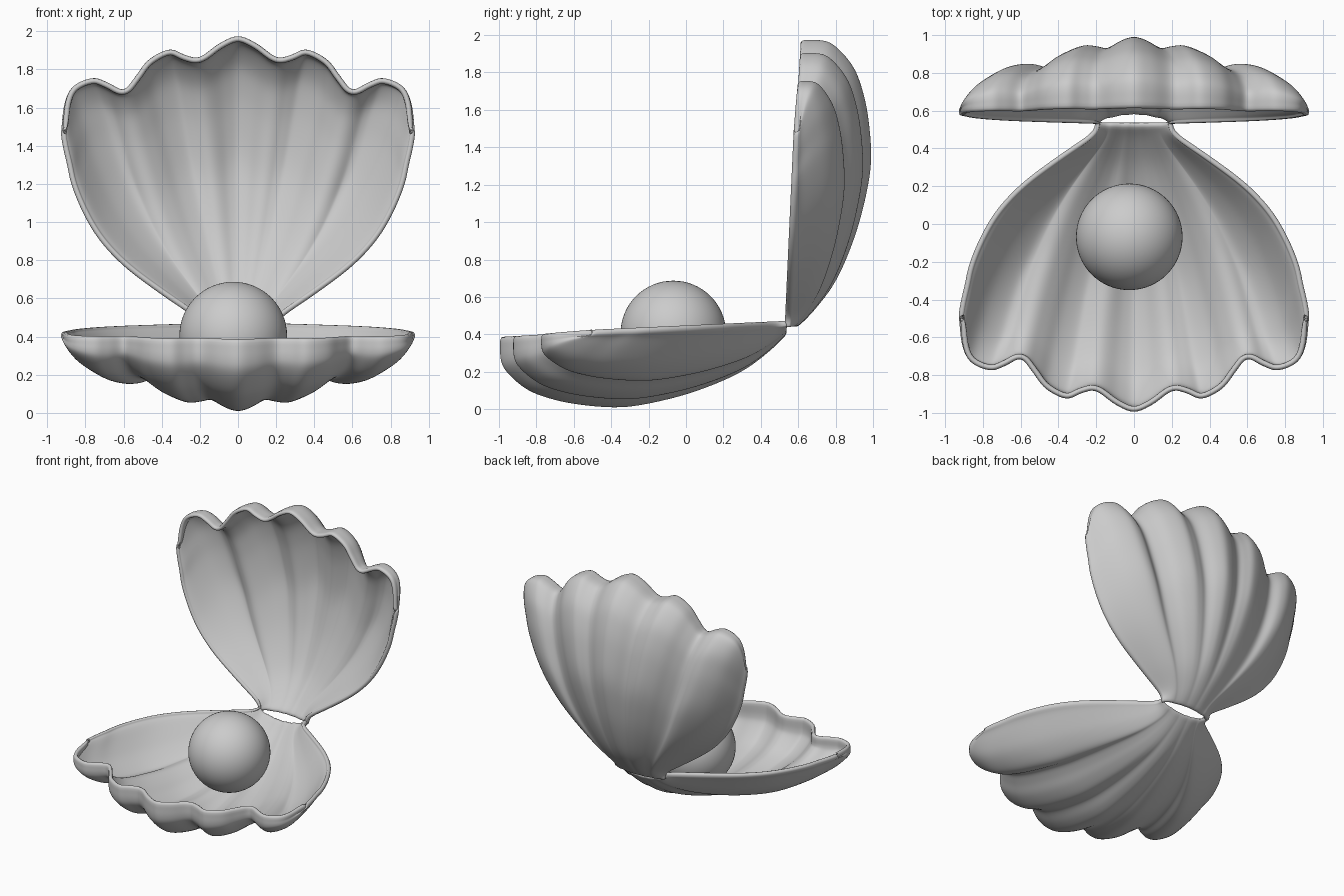
import bpy
from mathutils import Matrix, Vector

if "Cube" in bpy.data.objects:
    bpy.data.objects.remove(bpy.data.objects["Cube"])

# Rib lines, centre to side: lip x, lip y, relative depth (lobes and grooves)
HALF = [(0, -.995, .995), (.10, -.955, .95), (.20, -.885, .86), (.275, -.895, .88),
        (.36, -.925, .89), (.47, -.87, .80), (.54, -.78, .68), (.60, -.715, .61),
        (.68, -.75, .67), (.76, -.775, .64), (.86, -.735, .48), (.905, -.65, .27),
        (.92, -.50, 0)]
# Hinge-to-lip profile: distance, depth, side bulge of the rim
PROFILE = [(0, .06, 0), (.06, .15, -.02), (.163, .26, .06), (.306, .344, .16),
           (.443, .393, .20), (.58, .416, .19), (.723, .389, .15), (.827, .347, .10),
           (.912, .286, .06), (.984, .177, .02), (1.0, .09, 0), (1.0, 0, 0)]
HINGE_Y = .545
WALL = .03
EDGE = .03      # height of the upright band below the rim


def smooth_path(points, steps):
    """Catmull-Rom resampling of a list of points."""
    p = [Vector(q) for q in points]
    p = [2 * p[0] - p[1]] + p + [2 * p[-1] - p[-2]]
    out = []
    for k in range(1, len(p) - 2):
        a, b, c, d = p[k - 1:k + 3]
        for s in range(steps):
            t = s / steps
            out.append(.5 * (2 * b + (c - a) * t + (2 * a - 5 * b + 4 * c - d) * t * t
                             + (3 * b - a - 3 * c + d) * t ** 3))
    return out + [p[-2]]


def make_mesh(name, verts, faces):
    mesh = bpy.data.meshes.new(name)
    mesh.from_pydata(verts, [], faces)
    mesh.update()
    return mesh


def make_shell(name, matrix):
    full = [(-x, y, g) for x, y, g in HALF[:0:-1]] + HALF
    ribs = smooth_path(full, 4)
    last = len(ribs) - 1
    ribs = ribs[:1] + ribs + ribs[-1:]      # doubled side lines form the upright band
    profile = smooth_path(PROFILE, 3)
    n, m = len(ribs), len(profile)

    # outer skin: fan of ribs, grooves softened toward the hinge
    verts = []
    for j, (s, depth, bulge) in enumerate(profile):
        s = min(s, 1)
        for i, (lx, ly, g) in enumerate(ribs):
            u = 2 * min(max(i - 1, 0), last) / last - 1
            soft = max(0, 1 - u * u) ** .6
            g = soft + (max(g, 0) - soft) * min(1, .4 + s)
            hx = .205 * u
            x = hx + (lx - hx) * s + bulge * u * abs(u)
            y = HINGE_Y + (ly - HINGE_Y) * s
            rim = .473 - .055 * (HINGE_Y - y) + .01 * s * u ** 4
            on_rim = i in (0, n - 1) or j == m - 1
            drop = 0 if on_rim else ((depth * g) ** 2 + EDGE ** 2) ** .5
            verts.append(Vector((x, y, rim - drop)))
    faces = [(a, a + 1, a + n + 1, a + n)
             for j in range(m - 1) for a in range(j * n, j * n + n - 1)]
    skin = make_mesh(name + "_skin", verts, faces)

    # inner skin: offset inward, level with the outer one along the rim
    inner = []
    for k, v in enumerate(verts):
        normal = skin.vertices[k].normal.copy()
        if k % n in (0, n - 1) or k >= n * (m - 1):
            normal.z = 0
            normal.normalize()
        inner.append(v - normal * WALL)
    bpy.data.meshes.remove(skin)
    # at the two corners the doubled lines share one inward direction
    for base in (n * (m - 1), n * m - 3):
        for k in range(base, base + 3):
            side = 1 if verts[k].x > 0 else -1
            inner[k] = verts[k] - Vector((side * WALL, 0, 0))

    # close the shell around its border
    c = n * m
    border = (list(range(n)) + [j * n + n - 1 for j in range(1, m)]
              + [c - 2 - i for i in range(n - 1)] + [j * n for j in range(m - 2, 0, -1)])
    faces += [tuple(k + c for k in reversed(f)) for f in faces]
    faces += [(b, a, a + c, b + c) for a, b in zip(border, border[1:] + border[:1])]
    mesh = make_mesh(name, verts + inner, faces)
    mesh.transform(matrix)
    mesh.shade_smooth()
    ob = bpy.data.objects.new(name, mesh)
    bpy.context.collection.objects.link(ob)
    sub = ob.modifiers.new("round_lip", 'SUBSURF')
    sub.levels = sub.render_levels = 1


# Lower valve, and the same valve turned upright at the hinge
make_shell("lower_shell", Matrix.Identity(4))
make_shell("upper_shell", Matrix(((-1, 0, 0, 0), (0, 0, -1, 1), (0, -1, 0, .98), (0, 0, 0, 1))))

# Pearl
bpy.ops.mesh.primitive_uv_sphere_add(segments=64, ring_count=32, radius=.282,
                                     location=(-.025, -.068, .405))
bpy.context.object.name = "pearl"
bpy.ops.object.shade_smooth()
